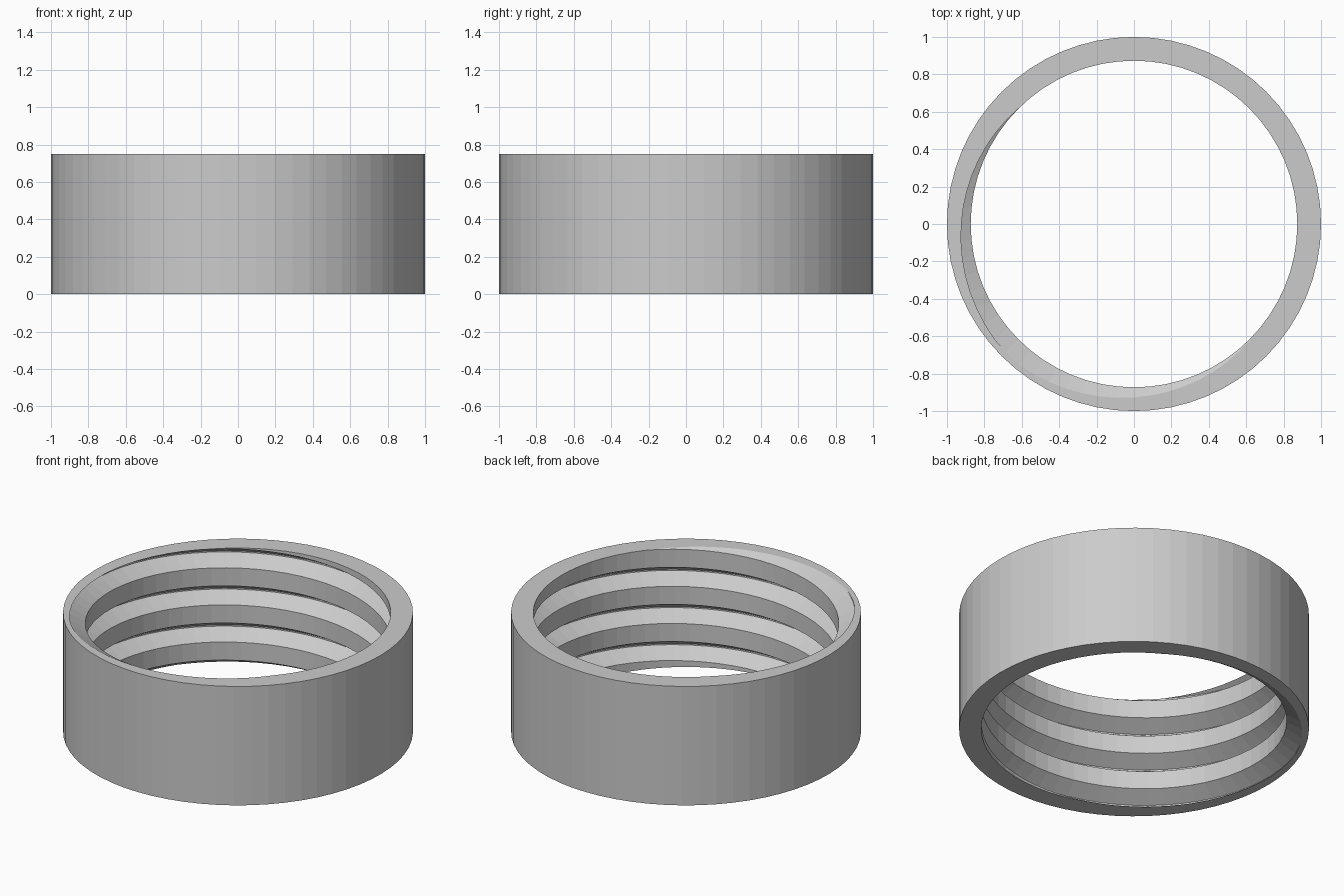
import bpy, bmesh
from math import cos, sin, tau, radians
from mathutils import Vector

cube = bpy.data.objects.get("Cube")
if cube:
    bpy.data.objects.remove(cube, do_unlink=True)

SIDES = 64
HEIGHT = 0.75
OUTER_R = 1.0
CREST_R, ROOT_R = 0.873, 0.968
PITCH = 0.234
HALF_MOUTH, HALF_ROOT = 0.06, 0.004
ROOT_EXIT = radians(227)   # angle where the groove root meets the top rim

# One pitch of the thread: groove opening, root and crest
profile = [(CREST_R, -HALF_MOUTH), (ROOT_R, -HALF_ROOT),
           (ROOT_R, HALF_ROOT), (CREST_R, HALF_MOUTH)]


def polar(r, a, z):
    return Vector((r * cos(a), r * sin(a), z))


bm = bmesh.new()

# Helical inner wall, longer than the ring at both ends
first, last = -5 * SIDES, 2 * SIDES
rows = {}
for s in range(first, last + 1):
    a = tau * s / SIDES
    mid = HEIGHT + PITCH * (a - ROOT_EXIT) / tau
    rows[s] = [bm.verts.new(polar(r, a, mid + dz)) for r, dz in profile]

for s in range(first, last - SIDES):
    near = rows[s] + [rows[s + SIDES][0]]
    far = rows[s + 1] + [rows[s + 1 + SIDES][0]]
    for k in range(len(profile)):
        bm.faces.new((near[k], near[k + 1], far[k + 1], far[k]))

# Trim the thread flush with both rims
for z, up in ((0, -1), (HEIGHT, 1)):
    bmesh.ops.bisect_plane(bm, geom=bm.verts[:] + bm.edges[:] + bm.faces[:],
                           dist=1e-5, plane_co=(0, 0, z), plane_no=(0, 0, up),
                           clear_outer=True)
bmesh.ops.remove_doubles(bm, verts=bm.verts[:], dist=1e-5)

# Plain outer wall
rings = [[bm.verts.new(polar(OUTER_R, tau * i / SIDES, z)) for i in range(SIDES)]
         for z in (0, HEIGHT)]
for i in range(SIDES):
    j = (i + 1) % SIDES
    bm.faces.new((rings[0][i], rings[0][j], rings[1][j], rings[1][i]))

# Flat rims between the outer wall and the thread
for z, up in ((0, -1), (HEIGHT, 1)):
    rim = [e for e in bm.edges if e.is_boundary
           and all(abs(v.co.z - z) < 1e-4 for v in e.verts)]
    bmesh.ops.triangle_fill(bm, edges=rim, use_beauty=True, normal=(0, 0, up))

bmesh.ops.recalc_face_normals(bm, faces=bm.faces[:])
mesh = bpy.data.meshes.new("threaded_ring")
bm.to_mesh(mesh)
bm.free()

# Single grey material
grey = bpy.data.materials.new("light grey")
grey.use_nodes = True
colour = (0.6, 0.6, 0.6, 1)
grey.diffuse_color = colour
grey.node_tree.nodes["Principled BSDF"].inputs["Base Color"].default_value = colour
mesh.materials.append(grey)

ring = bpy.data.objects.new("threaded_ring", mesh)
bpy.context.collection.objects.link(ring)
